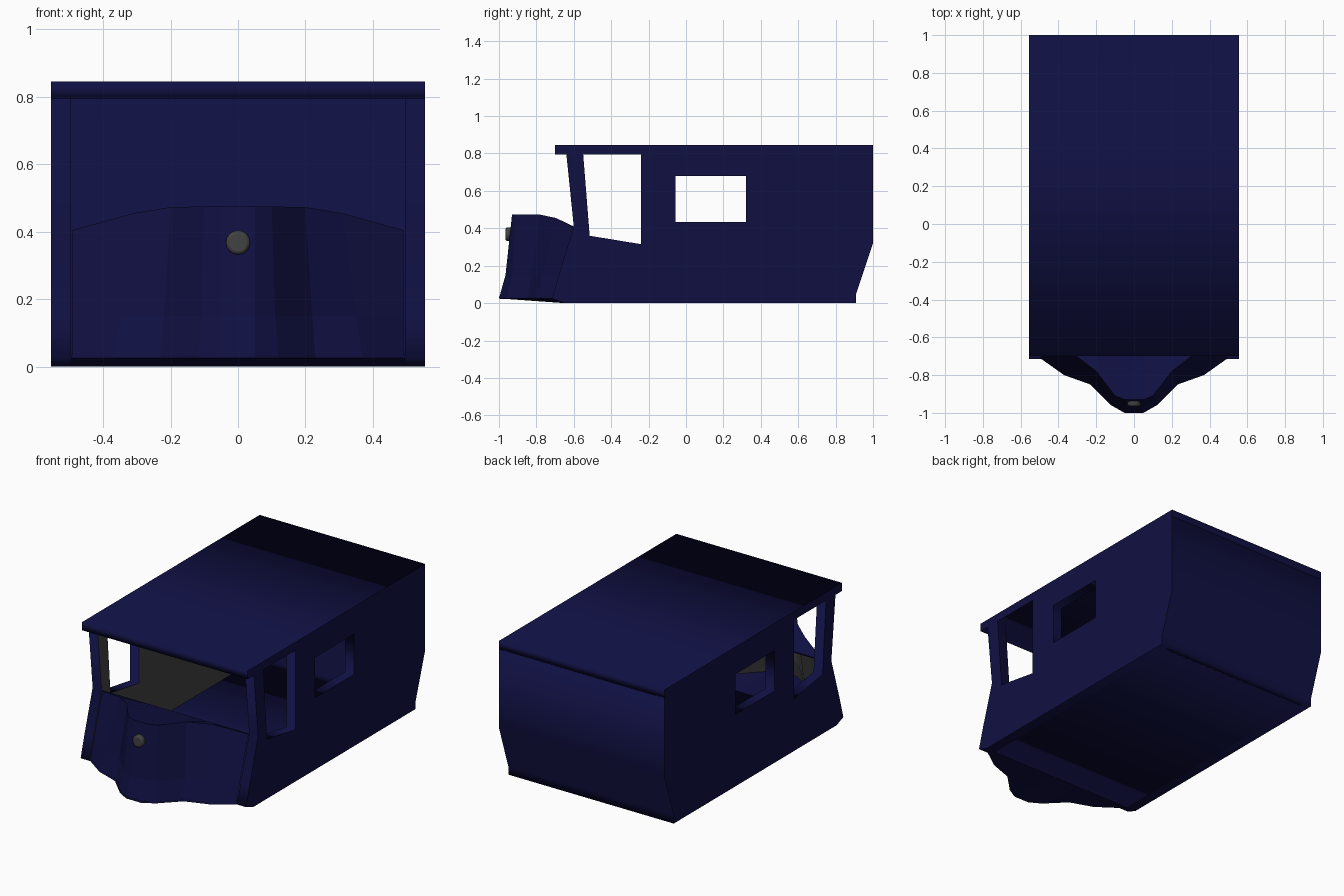
import bpy
import math
from mathutils import Matrix

cube = bpy.data.objects.get("Cube")
if cube:
    bpy.data.objects.remove(cube, do_unlink=True)


def material(name, color):
    m = bpy.data.materials.new(name)
    m.use_nodes = True
    rgba = (*color, 1)
    m.diffuse_color = rgba
    m.node_tree.nodes["Principled BSDF"].inputs["Base Color"].default_value = rgba
    return m


BLUE = material("navy blue paint", (0.005, 0.005, 0.055))
GRAY = material("dark gray", (0.055, 0.055, 0.055))
HALF = 0.555      # half width of the body
WALL = 0.06       # side wall thickness


def add_object(name, mesh):
    ob = bpy.data.objects.new(name, mesh)
    bpy.context.collection.objects.link(ob)
    for m in (BLUE, GRAY):
        mesh.materials.append(m)
    return ob


def side_prism(name, loops, x0, x1):
    """Extrude closed (y, z) loops from x0 to x1; inner loops become holes."""
    cu = bpy.data.curves.new(name + "_profile", 'CURVE')
    cu.dimensions = '2D'
    cu.fill_mode = 'BOTH'
    cu.extrude = abs(x1 - x0) / 2
    for loop in loops:
        sp = cu.splines.new('POLY')
        sp.points.add(len(loop) - 1)
        for p, (y, z) in zip(sp.points, loop):
            p.co = (y, z, 0, 1)
        sp.use_cyclic_u = True
    tmp = bpy.data.objects.new(name + "_tmp", cu)
    bpy.context.collection.objects.link(tmp)
    dg = bpy.context.evaluated_depsgraph_get()
    mesh = bpy.data.meshes.new_from_object(tmp.evaluated_get(dg))
    bpy.data.objects.remove(tmp, do_unlink=True)
    mesh.materials.clear()
    # local x, y, z become world y, z, x
    mesh.transform(Matrix(((0, 0, 1, (x0 + x1) / 2), (1, 0, 0, 0),
                           (0, 1, 0, 0), (0, 0, 0, 1))))
    mesh.update()
    return add_object(name, mesh)


def mirrored(half):
    """Full row of points from the +x half, ordered from -x to +x."""
    return [(-x, y, z) for x, y, z in reversed(half)] + half


def sheet(name, rows, thickness):
    """Panel lofted through rows of points, gray on its inner side."""
    n = len(rows[0])
    verts = [p for row in rows for p in row]
    faces = [(r * n + c, r * n + c + 1, (r + 1) * n + c + 1, (r + 1) * n + c)
             for r in range(len(rows) - 1) for c in range(n - 1)]
    mesh = bpy.data.meshes.new(name)
    mesh.from_pydata(verts, [], faces)
    ob = add_object(name, mesh)
    sol = ob.modifiers.new("thickness", 'SOLIDIFY')
    sol.thickness = thickness
    sol.offset = -1
    return ob


def box_loop(y0, y1, z0, z1):
    return [(y0, z0), (y1, z0), (y1, z1), (y0, z1)]


# Side walls with windscreen pillar, door opening and window
tail = [(1, 0.8), (1, 0.32), (0.91, 0.05), (0.91, 0)]
wall = tail + [(-0.65, 0), (-0.715, 0.025), (-0.68, 0.15), (-0.6, 0.41),
               (-0.64, 0.8), (-0.55, 0.8), (-0.515, 0.36),
               (-0.24, 0.315), (-0.24, 0.8)]
window = box_loop(-0.055, 0.32, 0.435, 0.68)
for side, s in (("left", 1), ("right", -1)):
    ob = side_prism(side + "_wall", [wall, window], s * HALF, s * (HALF - WALL))
    for f in ob.data.polygons:      # gray lining on the cabin side
        inner = abs(f.center.x) < HALF - WALL + 0.005
        f.material_index = int(inner and abs(f.normal.x) > 0.9)

# Rear wall, floor and roof
inside = HALF - WALL
rear = tail + [(0.87, 0), (0.87, 0.06), (0.96, 0.33), (0.96, 0.8)]
side_prism("rear_wall", [rear], -inside, inside)
side_prism("floor", [box_loop(-0.65, 0.88, 0, 0.03)], -inside, inside)
side_prism("roof", [box_loop(-0.7, 1, 0.795, 0.845)], -HALF, HALF)

# Hood: flared skirt, nose and top, ending in a straight cowl
skirt = [(0.05, -1, 0.025), (0.12, -0.96, 0.025), (0.23, -0.85, 0.025),
         (0.37, -0.8, 0.025), (0.49, -0.715, 0.025)]
flare = [(0.05, -0.965, 0.15), (0.11, -0.93, 0.15), (0.22, -0.825, 0.15),
         (0.35, -0.77, 0.15), (0.49, -0.68, 0.15)]
rim = [(0.05, -0.93, 0.475), (0.1, -0.91, 0.475), (0.2, -0.78, 0.473),
       (0.31, -0.695, 0.455), (0.49, -0.6, 0.405)]
cowl = [(x, -0.59, 0.405) for x, y, z in rim]
hood = sheet("hood", [mirrored(r) for r in (skirt, flare, rim, cowl)], 0.01)
hood.modifiers["thickness"].material_offset = 1

# Front floor rising slightly towards the nose
lip = skirt + [(HALF, -0.715, 0.025)]
hinge = [(x, -0.65, 0) for x, y, z in lip]
sheet("front_floor", [mirrored(hinge), mirrored(lip)], 0.01)

# Single round headlight
bpy.ops.mesh.primitive_cylinder_add(vertices=16, radius=0.036, depth=0.05,
                                    location=(0, -0.94, 0.368),
                                    rotation=(math.pi / 2, 0, 0))
lamp = bpy.context.object
lamp.name = "headlight"
lamp.data.materials.append(GRAY)
bev = lamp.modifiers.new("rounded_rim", 'BEVEL')
bev.width = 0.009
bev.segments = 2
bpy.ops.object.shade_smooth_by_angle()
